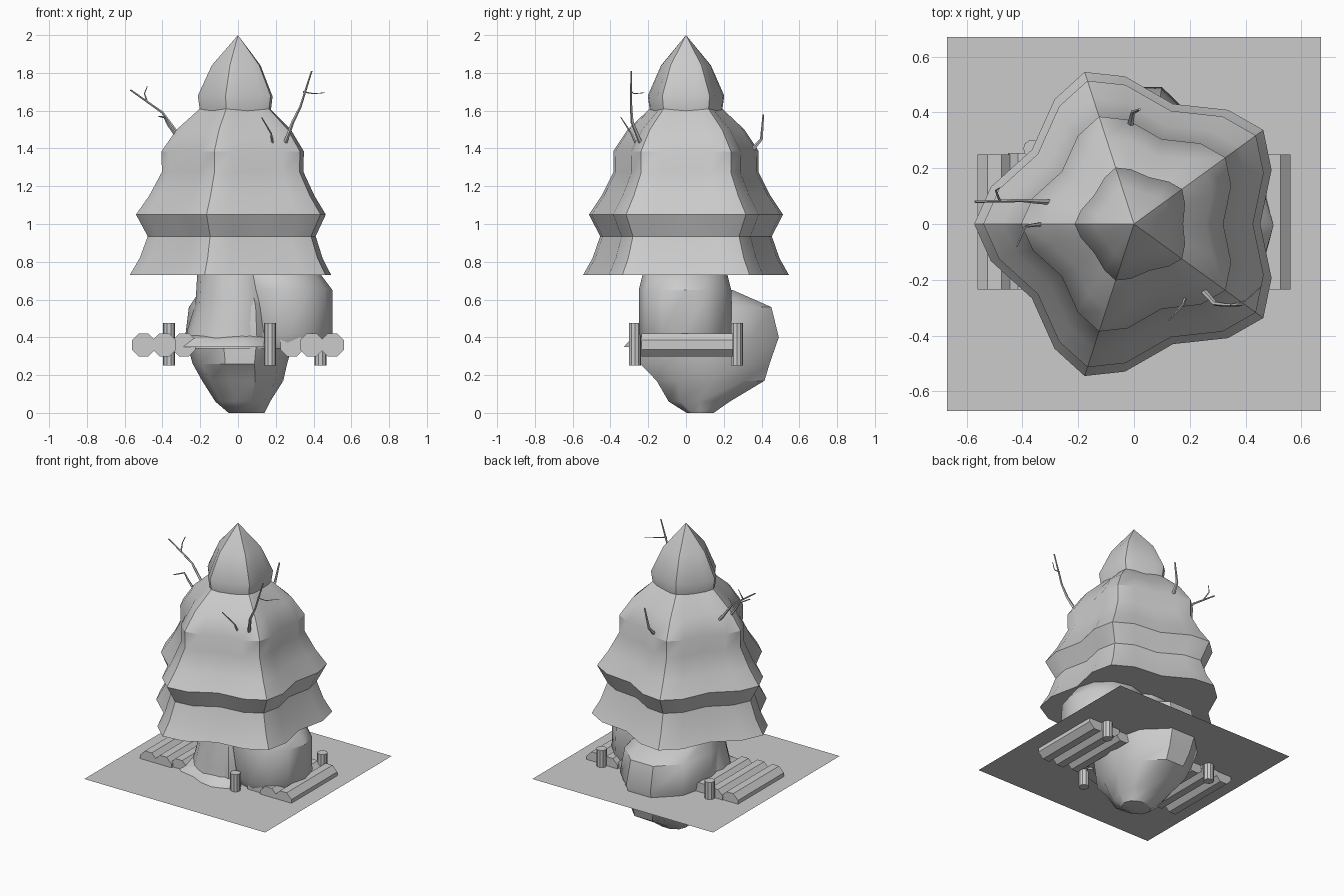
import bpy, bmesh
from math import cos, sin, pi, radians
from mathutils import Vector

if "Cube" in bpy.data.objects:
    bpy.data.objects.remove(bpy.data.objects["Cube"])


def make(name, verts, faces, angle=30):
    me = bpy.data.meshes.new(name)
    me.from_pydata(verts, [], faces)
    bm = bmesh.new()
    bm.from_mesh(me)
    if len(faces) > 1:
        bmesh.ops.recalc_face_normals(bm, faces=bm.faces)
    bm.to_mesh(me)
    bm.free()
    ob = bpy.data.objects.new(name, me)
    bpy.context.collection.objects.link(ob)
    bpy.ops.object.select_all(action='DESELECT')
    ob.select_set(True)
    bpy.context.view_layer.objects.active = ob
    bpy.ops.object.shade_smooth_by_angle(angle=radians(angle))
    return ob


def loft(name, rings, angle=30):
    """Closed skin through equal-length rings."""
    n = len(rings[0])
    verts = [p for r in rings for p in r]
    faces = [(k * n + i, k * n + (i + 1) % n, (k + 1) * n + (i + 1) % n, (k + 1) * n + i)
             for k in range(len(rings) - 1) for i in range(n)]
    last = (len(rings) - 1) * n
    faces += [tuple(reversed(range(n))), tuple(range(last, last + n))]
    return make(name, verts, faces, angle)


def rock(name, levels, n):
    """Levels are (z, x0, x1, y0, y1) extents of an oval."""
    rings = []
    for z, x0, x1, y0, y1 in levels:
        rings.append([((x0 + x1) / 2 + (x1 - x0) / 2 * cos(2 * pi * i / n),
                       (y0 + y1) / 2 + (y1 - y0) / 2 * sin(2 * pi * i / n), z) for i in range(n)])
    return loft(name, rings, 35)


def tube(name, pts, radii, n):
    """Tapered tube along a path."""
    pts = [Vector(p) for p in pts]
    rings = []
    for k, p in enumerate(pts):
        d = (pts[min(k + 1, len(pts) - 1)] - pts[max(k - 1, 0)]).normalized()
        u = d.cross(Vector((0.3, 0.9, 0.1)) if abs(d.y) < 0.8 else Vector((0, 0, 1))).normalized()
        v = d.cross(u)
        rings.append([p + radii[k] * (u * cos(2 * pi * (i + .5) / n) + v * sin(2 * pi * (i + .5) / n))
                      for i in range(n)])
    return loft(name, rings)


# ground sheet
g = 0.67
make("ground_sheet", [(-g, -g, .36), (g, -g, .36), (g, g, .36), (-g, g, .36)], [(0, 1, 2, 3)])

# tiered five-pointed foliage: (z, point radius), four corners per lobe
lobe = [(0, 1.0), (14.5, .925), (36, .79), (57.5, .925)]
tiers = [(.73, .573), (.82, .52), (.935, .478), (1.05, .54), (1.15, .47), (1.275, .403),
         (1.385, .405), (1.5, .325), (1.61, .205), (1.68, .215), (1.84, .14)]
rings = []
for z, r in tiers:
    ring = []
    for k in range(5):
        for a, f in lobe:
            t = radians(36 + 72 * k + a)
            f = f if z < 1.6 else f + (.03 if a == 36 else -.01)
            wave = .012 * (1 - f) / .2 if 1.6 < z < 1.7 else 0
            ring.append((r * f * cos(t), r * f * sin(t), z - wave))
    rings.append(ring)
n = 20
verts = [p for r in rings for p in r] + [(0, 0, 2.0)]
faces = [(k * n + i, k * n + (i + 1) % n, (k + 1) * n + (i + 1) % n, (k + 1) * n + i)
         for k in range(len(rings) - 1) for i in range(n)]
top = (len(rings) - 1) * n
faces += [(top + i, top + (i + 1) % n, len(verts) - 1) for i in range(n)]
faces.append(tuple(reversed(range(n))))
make("foliage", verts, faces, 32)

# trunk and boulders
rock("trunk", [(.34, -.29, .24, -.27, .24), (.45, -.265, .24, -.255, .25),
               (.58, -.225, .22, -.25, .24), (.75, -.215, .2, -.215, .22)], 14)
rock("back_boulder", [(0, -.05, .14, .0, .15), (.06, -.12, .17, -.1, .24), (.17, -.19, .24, -.17, .43),
                      (.26, -.24, .26, -.26, .46), (.4, -.28, .3, -.26, .51),
                      (.56, -.26, .28, -.25, .47), (.65, -.2, .22, -.22, .26)], 10)
rock("side_boulder", [(.34, .06, .46, -.2, .2), (.42, .03, .5, -.25, .24), (.65, -.02, .5, -.25, .24),
                      (.73, -.03, .44, -.23, .22), (.79, 0, .34, -.17, .17)], 12)

# curved root ledge round the front of the trunk
ledge = []
for i in range(8):
    a = radians(190 + 17 * i)
    o = (.33, .38, .36, .31, .32, .33, .32, .29)[i]
    ledge.append([(r * cos(a), r * sin(a), z) for r, z in ((.2, .35), (o, .35), (o - .04, .395), (.2, .425))])
loft("root_ledge", ledge)

# logs lying on both sides
for side, tag in ((-1, "left"), (1, "right")):
    for k, (x, y0, y1) in enumerate(((.285, -.22, .24), (.39, -.235, .255), (.5, -.235, .25))):
        tube(f"{tag}_log_{k + 1}", [(side * x, y0, .36), (side * x, y1, .36)], [.066] * 2, 8)

# upright posts
for k, (x, y) in enumerate(((-.365, .27), (.17, -.27), (.437, .27))):
    tube(f"post_{k + 1}", [(x, y, .25), (x, y, .475)], [.032] * 2, 10)

# bare branches and twigs: path and base radius
branches = {
    "left_branch": ([(-.3, .08, 1.46), (-.335, .08, 1.5), (-.4, .085, 1.59), (-.57, .08, 1.71)], .011),
    "left_twig": ([(-.48, .08, 1.645), (-.495, .12, 1.69), (-.48, .13, 1.73)], .005),
    "left_low_branch": ([(-.33, .0, 1.47), (-.37, -.005, 1.525), (-.39, -.01, 1.565), (-.42, -.08, 1.57)], .008),
    "right_branch": ([(.25, -.24, 1.43), (.29, -.285, 1.54), (.33, -.29, 1.62), (.39, -.29, 1.81)], .011),
    "right_twig": ([(.345, -.29, 1.7), (.4, -.275, 1.69), (.46, -.22, 1.695)], .004),
    "front_twig": ([(.185, -.26, 1.415), (.175, -.29, 1.48), (.125, -.345, 1.565)], .007),
    "back_branch": ([(-.015, .35, 1.39), (-.005, .4, 1.45), (.02, .41, 1.58)], .012),
}
for name, (pts, r) in branches.items():
    m = len(pts) - 1
    tube(name, pts, [r * (1 - .6 * k / m) for k in range(m + 1)], 5)
